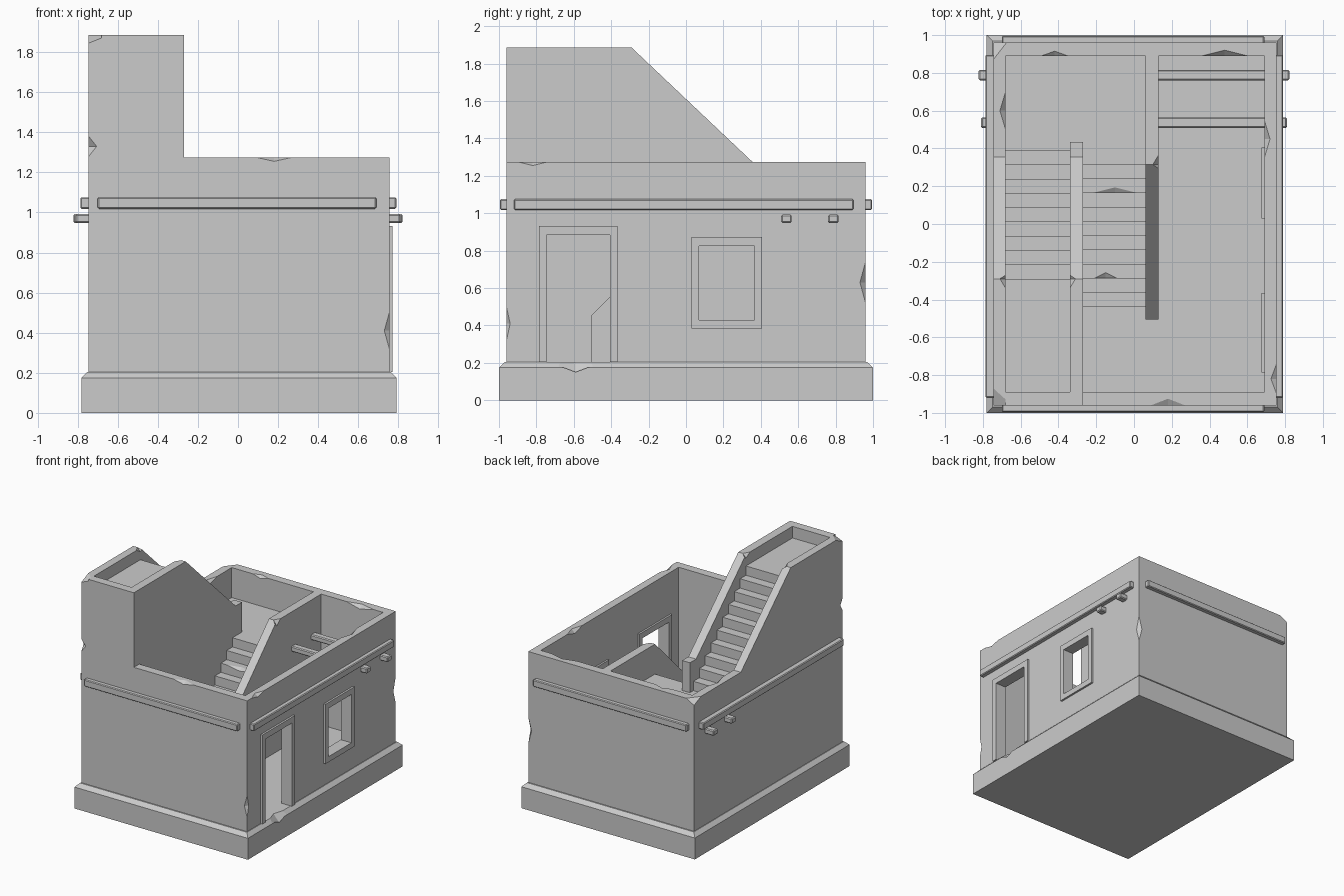
import bpy, bmesh

if "Cube" in bpy.data.objects:
    bpy.data.objects.remove(bpy.data.objects["Cube"])

def finish(name, bm):
    bmesh.ops.recalc_face_normals(bm, faces=bm.faces)
    me = bpy.data.meshes.new(name)
    bm.to_mesh(me)
    bm.free()
    ob = bpy.data.objects.new(name, me)
    bpy.context.collection.objects.link(ob)
    return ob

def box(name, x, y, z, bevel=0, top_only=False):
    bm = bmesh.new()
    bmesh.ops.create_cube(bm, size=1)
    for v in bm.verts:
        v.co = [r[0] if c < 0 else r[1] for r, c in zip((x, y, z), v.co)]
    if bevel:
        edges = [e for e in bm.edges
                 if not top_only or all(v.co.z > z[1] - .001 for v in e.verts)]
        bmesh.ops.bevel(bm, geom=edges, offset=bevel, segments=1, affect='EDGES')
    return finish(name, bm)

def prism(name, pts, x0, x1):
    """Extrude a (y, z) profile along x."""
    bm = bmesh.new()
    f = bm.faces.new([bm.verts.new((x0, y, z)) for y, z in pts])
    r = bmesh.ops.extrude_face_region(bm, geom=[f])
    for v in r['geom']:
        if isinstance(v, bmesh.types.BMVert):
            v.co.x = x1
    return finish(name, bm)

def chip(loc, size):
    """Octahedral cutter for a broken edge."""
    bm = bmesh.new()
    bmesh.ops.create_uvsphere(bm, u_segments=4, v_segments=2, radius=1)
    for v in bm.verts:
        v.co = [l + s * c for l, s, c in zip(loc, size, v.co)]
    return finish('chip_cutter', bm)

def cut(ob, cutters):
    for c in cutters:
        m = ob.modifiers.new('cut', 'BOOLEAN')
        m.operation, m.solver, m.object = 'DIFFERENCE', 'EXACT', c
    dg = bpy.context.evaluated_depsgraph_get()
    me = bpy.data.meshes.new_from_object(ob.evaluated_get(dg))
    ob.modifiers.clear()
    ob.data = me
    for c in cutters:
        bpy.data.objects.remove(c)

FLOOR, WALL, TOP, LAND, ROOF = .205, 1.275, 1.885, 1.03, 1.79
X0, X1, Y = -.745, .755, .96
DOOR, WINDOW = ((-.745, -.405), (.1, .885)), ((.07, .365), (.43, .825))

# Plinth with chamfered rim and worn doorstep
plinth = box('plinth', (-.78, .79), (-1, 1), (0, FLOOR), .03, True)
cut(plinth, [chip((.785, -.59, .205), (.05, .16, .06))])

# Hollow outer walls with openings and chipped edges
walls = box('outer_walls', (X0, X1), (-Y, Y), (FLOOR - .01, WALL))
cut(walls, [
    box('room_cutter', (-.68, .69), (-.89, .89), (.1, 1.5)),
    box('door_cutter', (.6, .85), *DOOR),
    box('window_cutter', (.6, .85), *WINDOW),
    chip((X1, -Y, .41), (.025, .02, .09)),
    chip((X1, Y, .63), (.03, .03, .11)),
    chip((.18, -Y, WALL), (.09, .035, .02)),
    chip((.48, .89, WALL), (.12, .03, .03)),
    chip((-.42, .89, WALL), (.07, .025, .02)),
    chip((.69, .45, WALL), (.03, .1, .03)),
    chip((X1, -.82, WALL), (.03, .08, .02)),
    chip((-.68, .6, WALL), (.03, .1, .03)),
    chip((X0, Y, WALL), (.07, .09, .04)),
])

# Raised parapet of the upper flight: outer side, inner side and front
slope = [(-.29, TOP), (.355, WALL)]
side = prism('stair_parapet_outer', [(-Y, WALL - .02), (-Y, TOP)] + slope + [(.355, WALL - .02)], X0, -.68)
cut(side, [chip((X0, -Y, TOP), (.1, .09, .04)),
           chip((X0, -Y, 1.33), (.04, .03, .05)),
           chip((-.68, -.29, TOP), (.03, .05, .03))])
inner = prism('stair_parapet_inner', [(-.9, FLOOR), (-.9, TOP)] + slope + [(.435, WALL), (.435, FLOOR)], -.34, -.27)
cut(inner, [chip((-.34, -.29, TOP), (.03, .05, .03))])
box('tower_front', (-.68, -.27), (-Y, -.89), (WALL - .02, TOP))

# Sloping wall beside the lower flight
lower = prism('lower_stair_wall', [(-.505, FLOOR), (-.505, .455), (.315, WALL), (.89, WALL), (.89, FLOOR)], .06, .13)
cut(lower, [chip((.13, .315, WALL), (.03, .05, .04))])

def flight(name, x, y_top, z_top, z_base, sign_y, n, y_end):
    """Solid stair profile; it descends in the sign_y direction from y_top."""
    rise, run = (z_top - z_base) / n, .0755
    pts = [(y_end, FLOOR), (y_end, z_top)]
    for i in range(n):
        y = y_top + sign_y * run * i
        pts += [(y, z_top - rise * i), (y, z_top - rise * (i + 1))]
    if z_base > FLOOR:
        pts.append((pts[-1][0], FLOOR))
    return prism(name, pts, *x)

# Two flights joined by the half landing
flight('upper_flight', (-.68, -.34), -.29, ROOF, LAND, 1, 10, -.89)
low = flight('lower_flight', (-.27, .06), .315, LAND, FLOOR, -1, 11, .89)
cut(low, [chip((-.15, -.287, .43), (.06, .03, .02)),
          chip((-.1, .164, .88), (.12, .03, .02))])
box('half_landing', (-.68, -.27), (.389, .89), (FLOOR, LAND))

# Door and window frames
for name, (yr, zr), foot in (('door', DOOR, 0), ('window', WINDOW, 1)):
    t, base = .04, (zr[0] - .045 if foot else FLOOR)
    xr = (.675, .771)
    box(name + '_frame_left', xr, (yr[0] - t, yr[0]), (base, zr[1]))
    box(name + '_frame_right', xr, (yr[1], yr[1] + t), (base, zr[1]))
    box(name + '_lintel', xr, (yr[0] - t, yr[1] + t), (zr[1], zr[1] + .048))
    if foot:
        box(name + '_sill', xr, yr, (base, zr[0]))

# Ledge strips on all four sides
Z = (1.018, 1.075)
for s, n in ((-1, 'front'), (1, 'back')):
    box(n + '_ledge', (-.7, .69), sorted((s * .94, s * .995)), Z, .006)
for xr, n in (((-.787, -.73), 'left'), ((.74, .79), 'right')):
    box(n + '_ledge', xr, (-.92, .895), Z, .006)

# Floor beams passing through the walls
for i, (y, xe) in enumerate(((.537, .81), (.788, .822))):
    box('beam_%d' % i, (-xe, xe), (y - .028, y + .028), (.948, .992), .007)
